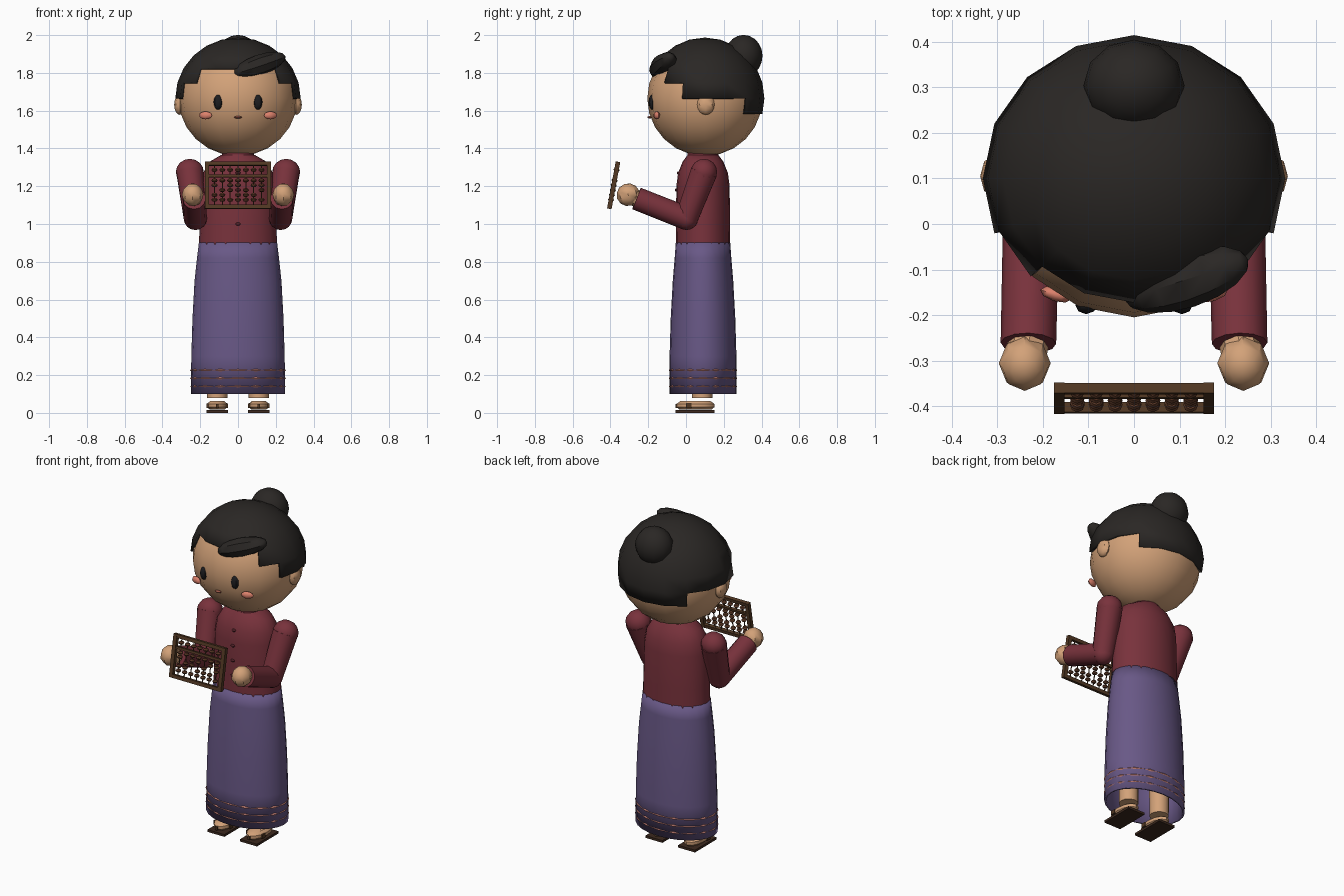
import bpy, bmesh, math
from mathutils import Vector, Matrix, Euler

if "Cube" in bpy.data.objects:
    bpy.data.objects.remove(bpy.data.objects["Cube"])


def material(name, rgb):
    m = bpy.data.materials.new(name)
    m.diffuse_color = (*rgb, 1)
    m.use_nodes = True
    m.node_tree.nodes["Principled BSDF"].inputs["Base Color"].default_value = m.diffuse_color
    return m


SKIN = material("skin", (0.65, 0.36, 0.19))
HAIR = material("hair", (0.023, 0.020, 0.018))
EYE = material("eye", (0.012, 0.012, 0.014))
BLUSH = material("blush", (0.72, 0.22, 0.15))
LIP = material("lip", (0.30, 0.09, 0.06))
CLOTH = material("blouse", (0.19, 0.032, 0.045))
DARK = material("button", (0.08, 0.015, 0.02))
SKIRT = material("skirt", (0.14, 0.098, 0.24))
STRIPE = material("stripe", (0.62, 0.24, 0.20))
WOOD = material("wood", (0.085, 0.040, 0.017))
BEAD = material("bead", (0.12, 0.045, 0.022))
SOLE = material("sole", (0.045, 0.022, 0.013))


def finish(bm, name, mat, angle=40):
    bmesh.ops.recalc_face_normals(bm, faces=bm.faces)
    me = bpy.data.meshes.new(name)
    bm.to_mesh(me)
    bm.free()
    me.materials.append(mat)
    me.shade_smooth()
    me.set_sharp_from_angle(angle=math.radians(angle))
    ob = bpy.data.objects.new(name, me)
    bpy.context.collection.objects.link(ob)
    return ob


def add_ball(bm, c, r, seg=10, rings=8, rot=(0, 0, 0)):
    m = Matrix.LocRotScale(Vector(c), Euler(rot), Vector(r))
    bmesh.ops.create_uvsphere(bm, u_segments=seg, v_segments=rings, radius=1, matrix=m)


def ball(name, mat, c, r, seg=10, rings=8, rot=(0, 0, 0)):
    bm = bmesh.new()
    add_ball(bm, c, r, seg, rings, rot)
    return finish(bm, name, mat)


def add_rod(bm, a, b, r1, r2, seg=12):
    a, b = Vector(a), Vector(b)
    d = b - a
    m = Matrix.LocRotScale((a + b) / 2, d.to_track_quat('Z', 'Y'), None)
    bmesh.ops.create_cone(bm, cap_ends=True, segments=seg, radius1=r1, radius2=r2,
                          depth=d.length, matrix=m)


def add_box(bm, c, size, frame=Matrix()):
    m = frame @ Matrix.LocRotScale(Vector(c), None, Vector(size))
    bmesh.ops.create_cube(bm, size=1, matrix=m)


def loft(name, mat, rings, seg=24, cx=0, cy=0.09, caps=True):
    """Stack elliptical rings given as (z, x radius, y radius)."""
    bm = bmesh.new()
    loops = []
    for z, rx, ry in rings:
        loops.append([bm.verts.new((cx + rx * math.sin(2 * math.pi * i / seg),
                                    cy + ry * math.cos(2 * math.pi * i / seg), z))
                      for i in range(seg)])
    for lo, hi in zip(loops, loops[1:]):
        for i in range(seg):
            j = (i + 1) % seg
            bm.faces.new((lo[i], lo[j], hi[j], hi[i]))
    if caps:
        bm.faces.new(loops[0])
        bm.faces.new(loops[-1])
    return finish(bm, name, mat)


# Head
HEAD = Vector((0, 0.10, 1.665))
ball("head", SKIN, HEAD, (0.315, 0.305, 0.305), 16, 12)

# Hair cap: a sphere trimmed in steps from the forehead to the nape
bm = bmesh.new()
add_ball(bm, (0, 0, 0), (1, 1, 1), 16, 12)
doomed = []
for f in bm.faces:
    c = f.calc_center_median()
    around = math.degrees(math.atan2(abs(c.x), -c.y))
    limit = 30 if around < 45 else 15 if around < 67.5 else 0 if around < 135 else -15
    if math.degrees(math.asin(c.z / c.length)) < limit:
        doomed.append(f)
bmesh.ops.delete(bm, geom=doomed, context='FACES')
bmesh.ops.transform(bm, verts=bm.verts,
                    matrix=Matrix.LocRotScale(HEAD, None, Vector((0.332, 0.315, 0.322))))
hair = finish(bm, "hair_cap", HAIR)
solid = hair.modifiers.new("thickness", 'SOLIDIFY')
solid.thickness = 0.022
solid.offset = -1

# Bun and swept fringe
ball("hair_bun", HAIR, (0, 0.305, 1.89), (0.111, 0.1, 0.111), 12, 10)
ball("hair_fringe", HAIR, (0.115, -0.122, 1.842), (0.055, 0.062, 0.15), 8, 8,
     (0, math.radians(72), math.radians(18)))

# Face
ball("mouth", LIP, (0, -0.192, 1.565), (0.02, 0.012, 0.007), 8, 6)
for side, s in (("left", 1), ("right", -1)):
    ball(side + "_ear", SKIN, (s * 0.308, 0.105, 1.632), (0.03, 0.046, 0.054), 8, 8)
    ball(side + "_eye", EYE, (s * 0.105, -0.178, 1.645), (0.024, 0.02, 0.04), 8, 8)
    ball(side + "_cheek", BLUSH, (s * 0.172, -0.155, 1.575), (0.036, 0.015, 0.021), 8, 6,
         (0, 0, s * 0.3))

# Blouse with collar and buttons
loft("blouse", CLOTH, [(0.88, 0.207, 0.144), (1.0, 0.203, 0.143), (1.2, 0.197, 0.141),
                       (1.27, 0.185, 0.132), (1.33, 0.15, 0.108), (1.365, 0.09, 0.082)], 20)
loft("collar", CLOTH, [(1.33, 0.088, 0.084), (1.385, 0.082, 0.08)], 16)
loft("neck", SKIN, [(1.32, 0.07, 0.07), (1.42, 0.07, 0.07)], 12)
bm = bmesh.new()
for z in (1.0, 1.09, 1.18, 1.27):
    add_ball(bm, (0, -0.05 if z < 1.25 else -0.04, z), (0.014, 0.009, 0.009), 8, 6)
finish(bm, "buttons", DARK)

# Long skirt, open at the hem, with three stripes
skirt = loft("skirt", SKIRT, [(0.1, 0.25, 0.178), (0.3, 0.247, 0.177), (0.5, 0.241, 0.171),
                              (0.7, 0.23, 0.16), (0.82, 0.217, 0.15), (0.902, 0.207, 0.144)],
             24, caps=False)
solid = skirt.modifiers.new("thickness", 'SOLIDIFY')
solid.thickness = 0.012
for face_side in [-1]:
    solid.offset = face_side
for i, z in enumerate((0.14, 0.183, 0.226)):
    loft("skirt_stripe_%d" % (i + 1), STRIPE,
         [(z - 0.007, 0.247, 0.176), (z, 0.2535, 0.1815), (z + 0.007, 0.247, 0.176)],
         16, caps=False)

# Legs, feet and sandals
for side, s in (("left", 1), ("right", -1)):
    x = s * 0.11
    loft(side + "_leg", SKIN, [(0.08, 0.054, 0.054), (0.6, 0.06, 0.06)], 12, x, 0.085)
    loft(side + "_foot", SKIN, [(0.018, 0.04, 0.085), (0.03, 0.054, 0.1),
                                (0.048, 0.054, 0.1), (0.062, 0.038, 0.08)], 12, x, 0.05)
    bm = bmesh.new()
    add_box(bm, (x, 0.048, 0.007), (0.114, 0.208, 0.014))
    finish(bm, side + "_sandal_sole", SOLE)
    bm = bmesh.new()
    add_box(bm, (x, 0.015, 0.037), (0.112, 0.028, 0.024))
    add_box(bm, (x, -0.025, 0.036), (0.014, 0.06, 0.022))
    finish(bm, side + "_sandal_strap", WOOD)

# Arms bent forward to hold the counting frame
for side, s in (("left", 1), ("right", -1)):
    shoulder = (s * 0.255, 0.095, 1.275)
    elbow = (s * 0.226, 0.003, 1.03)
    wrist = (s * 0.232, -0.262, 1.135)
    bm = bmesh.new()
    add_ball(bm, shoulder, (0.074, 0.07, 0.07), 12, 8)
    add_rod(bm, shoulder, elbow, 0.073, 0.062)
    add_ball(bm, elbow, (0.062, 0.062, 0.062), 12, 8)
    add_rod(bm, elbow, wrist, 0.062, 0.061)
    finish(bm, side + "_sleeve", CLOTH)
    bm = bmesh.new()
    add_rod(bm, wrist, (s * 0.236, -0.28, 1.143), 0.045, 0.045, 8)
    add_ball(bm, (s * 0.24, -0.306, 1.155), (0.057, 0.062, 0.06), 8, 6, (0.35, 0, 0))
    finish(bm, side + "_hand", SKIN)

# Abacus, tilted back: frame, divider, rods and beads
TILT = Matrix.LocRotScale(Vector((0, -0.383, 1.205)), Euler((math.radians(-10.5), 0, 0)), None)
bm = bmesh.new()
for s in (1, -1):
    add_box(bm, (s * 0.164, 0, 0), (0.023, 0.024, 0.252), TILT)
    add_box(bm, (0, 0, s * 0.1165), (0.31, 0.022, 0.02), TILT)
add_box(bm, (0, 0, 0.05), (0.31, 0.018, 0.014), TILT)
finish(bm, "abacus_frame", WOOD)

rods, beads = bmesh.new(), bmesh.new()
for i in range(7):
    x = (i - 3) * 0.0415
    add_rod(rods, TILT @ Vector((x, 0, -0.11)), TILT @ Vector((x, 0, 0.11)), 0.003, 0.003, 6)
    raised = (2, 1, 3, 2, 1, 2, 3)[i]
    heights = [0.083] + [0.026 - 0.026 * k - (0.026 if k >= raised else 0) for k in range(4)]
    for z in heights:
        add_ball(beads, TILT @ Vector((x, 0, z)), (0.0165, 0.0165, 0.011), 8, 4,
                 (math.radians(-10.5), 0, 0))
finish(rods, "abacus_rods", WOOD)
finish(beads, "abacus_beads", BEAD)
